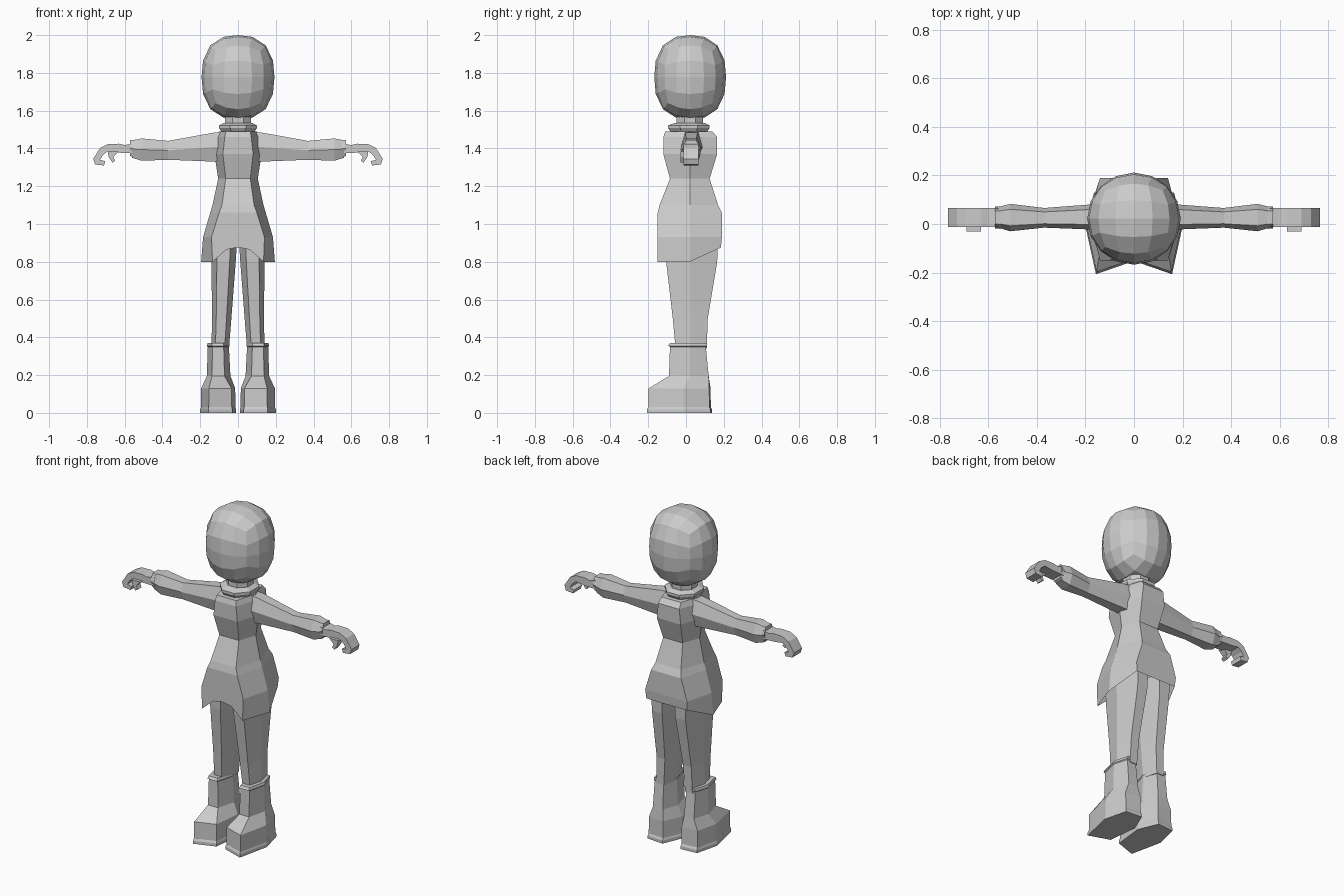
import bpy, bmesh, math
from mathutils import Vector

if "Cube" in bpy.data.objects:
    bpy.data.objects.remove(bpy.data.objects["Cube"])

grey = bpy.data.materials.new("plain grey")
grey.diffuse_color = (0.6, 0.6, 0.6, 1)
grey.use_nodes = True
grey.node_tree.nodes["Principled BSDF"].inputs["Base Color"].default_value = grey.diffuse_color


def finish(name, bm, mirror=False):
    bmesh.ops.recalc_face_normals(bm, faces=bm.faces)
    me = bpy.data.meshes.new(name)
    bm.to_mesh(me)
    bm.free()
    me.materials.append(grey)
    ob = bpy.data.objects.new(name, me)
    bpy.context.collection.objects.link(ob)
    if mirror:
        mod = ob.modifiers.new("mirror", 'MIRROR')
        mod.use_mirror_merge = False
    return ob


def loft(name, rings, cap_start=True, cap_end=True, mirror=False):
    """Skin a list of equal-length point rings."""
    bm = bmesh.new()
    vs = [[bm.verts.new(p) for p in ring] for ring in rings]
    n = len(vs[0])
    for a, b in zip(vs, vs[1:]):
        for i in range(n):
            j = (i + 1) % n
            bm.faces.new((a[i], a[j], b[j], b[i]))
    if cap_start:
        bm.faces.new(vs[0])
    if cap_end:
        bm.faces.new(vs[-1])
    return finish(name, bm, mirror)


def prism(name, profile, y0, y1, mirror=True):
    """Extrude an x-z profile along y."""
    loft(name, [[(x, y, z) for x, z in profile] for y in (y0, y1)], mirror=mirror)


def oval(z, rx, y0, y1, n=8):
    cy, ry = (y0 + y1) / 2, (y1 - y0) / 2
    return [(rx * math.cos(math.tau * (i + .5) / n) / math.cos(math.pi / n),
             cy + ry * math.sin(math.tau * (i + .5) / n) / math.cos(math.pi / n), z)
            for i in range(n)]


# head: rounded cube with fuller sides than an ellipsoid
bm = bmesh.new()
bmesh.ops.create_cube(bm, size=2)
bmesh.ops.subdivide_edges(bm, edges=bm.edges[:], cuts=3, use_grid_fill=True)
for v in bm.verts:
    d = Vector([math.tan(c * math.pi / 4) for c in v.co]).normalized()
    k = (math.hypot(d.x, d.y) ** 2.5 + abs(d.z) ** 2.5) ** (-1 / 2.5)
    v.co = (d.x * k * .193, .022 + d.y * k * .19, 1.777 + d.z * k * .223)
finish("head", bm)

# neck and collar
loft("neck", [oval(1.50, .07, -.05, .09), oval(1.60, .07, -.05, .09)])
loft("collar", [oval(1.485, .085, -.08, .11), oval(1.508, .10, -.095, .125),
                oval(1.522, .10, -.095, .125), oval(1.535, .075, -.06, .10)])


# dress: z, corner x, half width, front y, back y
def dress_ring(z, cx, w, f, b, hem=False):
    zf, zi, zb = (.877, .865, .875) if hem else (z, z, z)
    half = [(.45 * cx, f, zi), (cx, f, z), (w, .02, z), (cx, b, zb)]
    return ([(0, f, zf)] + half + [(0, b, zb)] +
            [(-x, y, q) for x, y, q in reversed(half)])


dress = [(1.49, .065, .10, -.11, .14), (1.46, .07, .115, -.12, .165),
         (1.37, .08, .125, -.12, .165), (1.24, .065, .105, -.085, .125),
         (1.10, .085, .135, -.14, .17), (1.06, .10, .147, -.15, .19),
         (.93, .14, .185, -.15, .19)]
loft("dress", [dress_ring(*r) for r in dress] +
     [dress_ring(.80, .135, .195, -.15, .185, True)], cap_end=False)


# sleeves: x, z bottom, z top, y front, y back
def arm_ring(x, z0, z1, y0, y1):
    zm, ym, h = (z0 + z1) / 2, (y0 + y1) / 2, (y1 - y0) * .3
    return [(x, ym - h, z1), (x, y0, zm), (x, ym - h, z0),
            (x, ym + h, z0), (x, y1, zm), (x, ym + h, z1)]


loft("sleeve", [arm_ring(*r) for r in [
    (.06, 1.33, 1.488, -.03, .09), (.12, 1.33, 1.485, -.025, .085),
    (.37, 1.34, 1.44, -.015, .066), (.51, 1.335, 1.453, -.03, .083),
    (.56, 1.35, 1.443, -.015, .07)]], mirror=True)
loft("cuff", [arm_ring(*r) for r in [
    (.55, 1.35, 1.445, -.02, .072), (.572, 1.362, 1.445, -.018, .073)]], mirror=True)

# hand with fingers curled down, and thumb
prism("hand", [(.56, 1.425), (.60, 1.418), (.63, 1.425), (.69, 1.423), (.73, 1.402),
               (.767, 1.345), (.757, 1.315), (.71, 1.31), (.703, 1.332), (.73, 1.34),
               (.715, 1.365), (.69, 1.385), (.64, 1.378), (.56, 1.375)], -.012, .065)
prism("thumb", [(.63, 1.385), (.69, 1.385), (.685, 1.355), (.665, 1.325),
                (.65, 1.335), (.66, 1.355)], -.03, .008)


# legs: z, inner x, outer x, front y, back y
def leg_ring(z, x0, x1, f, b, s=.02):
    a, c = x0 + (x1 - x0) * .25, x0 + (x1 - x0) * .78
    return [(a, f, z), (c, f, z), (x1, s, z), (c, b, z), (a, b, z), (x0, s, z)]


loft("leg", [leg_ring(*r) for r in [
    (.93, .004, .145, -.11, .17), (.80, .012, .14, -.105, .165),
    (.50, .035, .138, -.07, .115), (.34, .048, .14, -.055, .11)]], mirror=True)

# boots, toes turned slightly inward
foot = [(.03, -.163), (.157, -.207), (.2, -.01), (.165, .13), (.06, .138), (.01, .02)]


def foot_ring(z, s):
    return [(.105 + (x - .105) * s, -.02 + (y + .02) * s, z) for x, y in foot]


loft("boot", [foot_ring(.025, .96), foot_ring(.13, .95),
              leg_ring(.195, .04, .165, -.09, .12),
              leg_ring(.35, .048, .16, -.085, .105),
              leg_ring(.355, .045, .165, -.095, .11),
              leg_ring(.37, .05, .16, -.085, .11)], mirror=True)
loft("boot_sole", [foot_ring(0, 1), foot_ring(.018, 1), foot_ring(.03, .96)], mirror=True)
